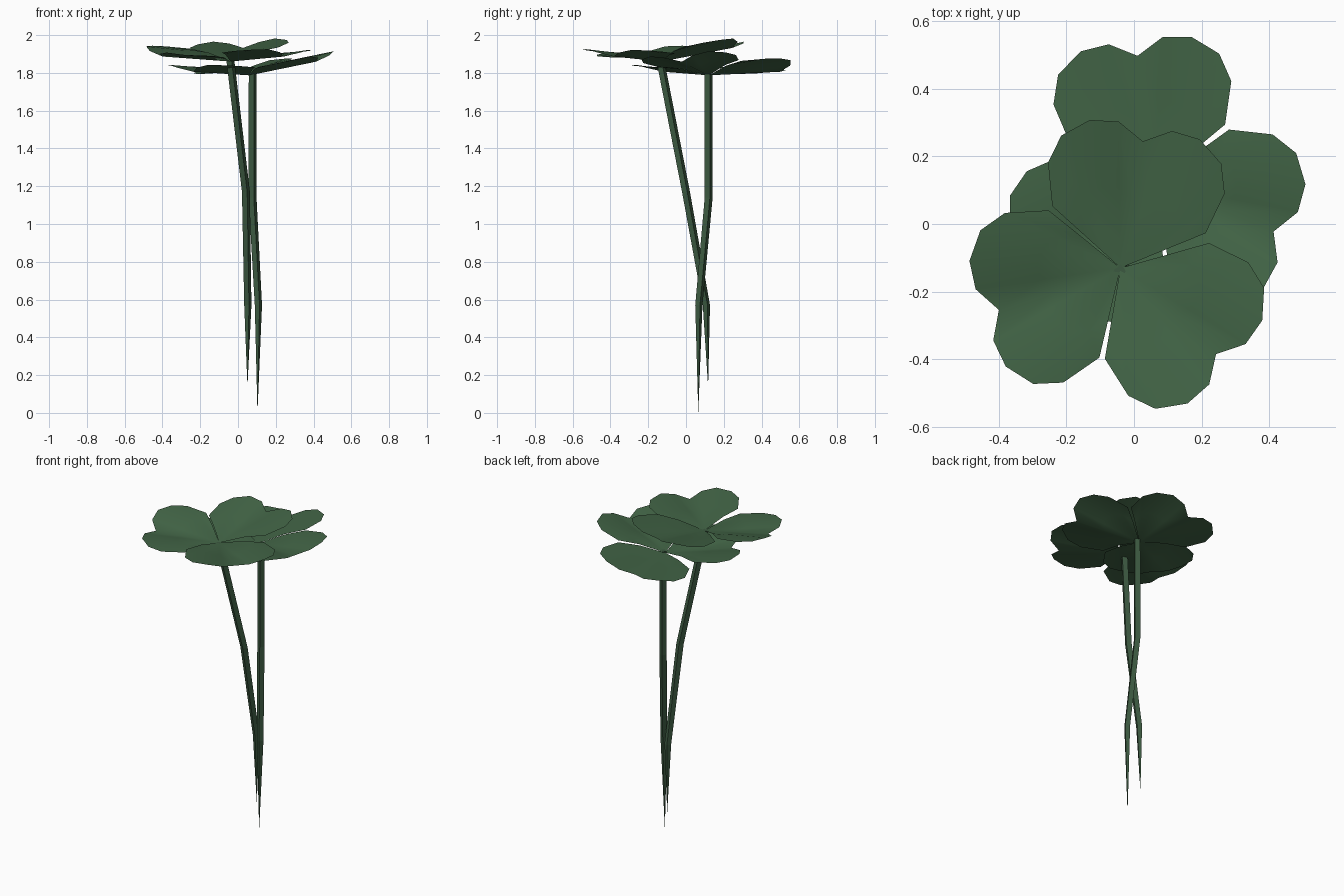
import bpy, bmesh
from math import sin, cos, radians, pi
from mathutils import Vector

if "Cube" in bpy.data.objects:
    bpy.data.objects.remove(bpy.data.objects["Cube"])


def material(name, rgb):
    m = bpy.data.materials.new(name)
    m.diffuse_color = (*rgb, 1)
    m.use_nodes = True
    m.node_tree.nodes["Principled BSDF"].inputs["Base Color"].default_value = m.diffuse_color
    return m


LEAF = material("leaf_green", (0.055, 0.13, 0.062))
STEM = material("stem_green", (0.045, 0.10, 0.052))


def finish(name, bm, mat):
    bmesh.ops.recalc_face_normals(bm, faces=bm.faces)
    me = bpy.data.meshes.new(name)
    bm.to_mesh(me)
    bm.free()
    ob = bpy.data.objects.new(name, me)
    bpy.context.collection.objects.link(ob)
    me.materials.append(mat)
    me.shade_smooth()
    return ob


# Half outline of a heart-shaped leaflet: (sideways, along)
HALF = [(.23, .145), (.265, .27), (.24, .355), (.165, .415), (.08, .425)]
NOTCH = (0, .38)
OUTLINE = HALF + [NOTCH] + [(-x, y) for x, y in reversed(HALF)]


def leaflet(name, base, angle, slope, roll):
    """Leaflet sheet folded along its midrib, raised by slope, tipped by roll."""
    a = radians(angle)
    bm = bmesh.new()

    def vert(lat, along):
        fold = .035 * min(1, abs(lat) / .15)
        z = slope * along + fold + roll * lat
        return bm.verts.new(Vector(base) + Vector((
            along * cos(a) + lat * sin(a), along * sin(a) - lat * cos(a), z)))

    root = vert(0, 0)
    inner = [vert(x * .55, y * .55) for x, y in OUTLINE]
    outer = [vert(x, y) for x, y in OUTLINE]
    for i in range(len(OUTLINE) - 1):
        bm.faces.new((root, inner[i + 1], inner[i]))
        bm.faces.new((inner[i], inner[i + 1], outer[i + 1], outer[i]))
    ob = finish(name, bm, LEAF)
    # keep the top side facing up
    if sum(p.normal.z for p in ob.data.polygons) < 0:
        ob.data.flip_normals()


def stem(name, path, radii, sides=4):
    """Tapered stalk; the first path point is the pointed tip."""
    bm = bmesh.new()
    tip = bm.verts.new(path[0])
    rings = []
    for (x, y, z), r in zip(path[1:], radii):
        rings.append([bm.verts.new((x + r * cos(2 * pi * k / sides + .3),
                                    y + r * sin(2 * pi * k / sides + .3), z))
                      for k in range(sides)])
    for k in range(sides):
        n = (k + 1) % sides
        bm.faces.new((tip, rings[0][n], rings[0][k]))
        for lo, hi in zip(rings, rings[1:]):
            bm.faces.new((lo[k], lo[n], hi[n], hi[k]))
    bm.faces.new(rings[-1])
    finish(name, bm, STEM).data.shade_flat()


# Upper clover: three leaflets (angle, slope, roll) and its leaning stem
for i, (ang, s, r) in enumerate([(80, .19, .05), (199, .07, .1), (-42, .07, .01)]):
    leaflet(f"upper_leaflet_{i + 1}", (-.04, -.13, 1.86), ang, s, r)
stem("upper_stem", [(.05, .117, .14), (.052, .108, .57), (.042, .0, 1.17), (-.04, -.135, 1.862)],
     [.02, .022, .022])

# Lower clover
for i, (ang, s, r) in enumerate([(97.5, .05, .15), (-22, .19, -.08), (219, .05, 0)]):
    leaflet(f"lower_leaflet_{i + 1}", (.06, .12, 1.787), ang, s, r)
stem("lower_stem", [(.103, .065, 0), (.108, .068, .57), (.077, .12, 1.14), (.078, .12, 1.795)],
     [.02, .022, .022])
